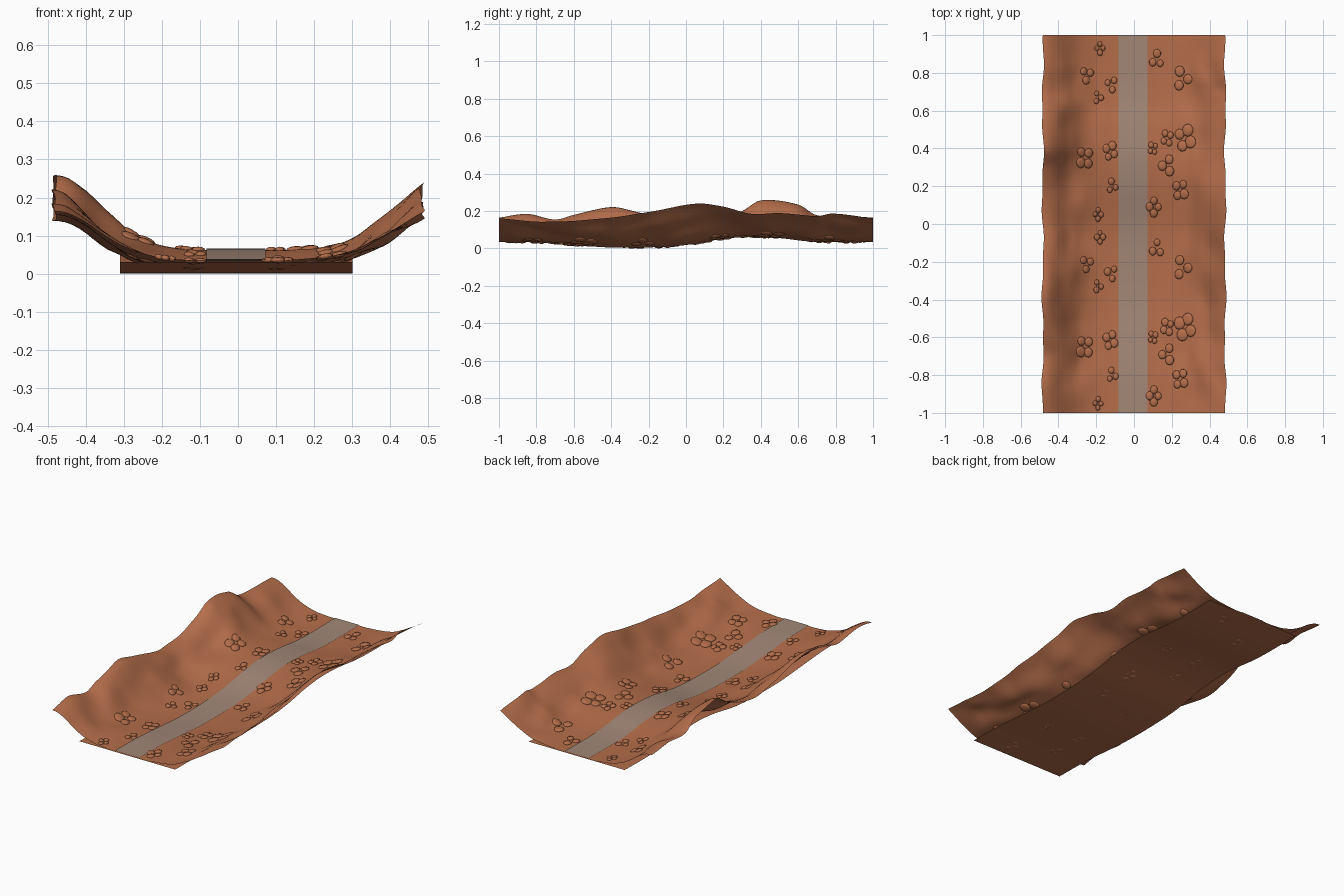
import bpy, bmesh, math, random
from mathutils import Vector, noise

if "Cube" in bpy.data.objects:
    bpy.data.objects.remove(bpy.data.objects["Cube"])

random.seed(4)


def material(name, col):
    m = bpy.data.materials.new(name)
    m.diffuse_color = (*col, 1)
    m.use_nodes = True
    m.node_tree.nodes["Principled BSDF"].inputs["Base Color"].default_value = m.diffuse_color
    return m


CLAY = material("terracotta", (0.46, 0.155, 0.07))
GREY = material("road_grey", (0.36, 0.245, 0.185))


def curve(pts, t):
    """Smooth interpolation through (t, value) points."""
    n = len(pts)
    t = min(max(t, pts[0][0]), pts[-1][0])
    i = 0
    while i < n - 2 and t > pts[i + 1][0]:
        i += 1

    def slope(k):
        a, b = pts[max(k - 1, 0)], pts[min(k + 1, n - 1)]
        return (b[1] - a[1]) / (b[0] - a[0])
    (t0, v0), (t1, v1) = pts[i], pts[i + 1]
    d = t1 - t0
    u = (t - t0) / d
    return ((2*u**3 - 3*u**2 + 1) * v0 + (u**3 - 2*u**2 + u) * d * slope(i)
            + (3*u**2 - 2*u**3) * v1 + (u**3 - u**2) * d * slope(i + 1))


# rolling height along the road, bank crests, and bank cross-sections
ROLL = [(-1, .031), (-.8, .028), (-.6, .014), (-.4, .001), (-.15, .003), (0, .014),
        (.2, .047), (.35, .058), (.5, .051), (.65, .034), (.8, .029), (1, .031)]
CREST_L = [(-1, .165), (-.85, .185), (-.7, .155), (-.6, .18), (-.4, .222), (-.28, .2),
           (-.1, .155), (0, .14), (.15, .15), (.3, .2), (.4, .258), (.6, .235),
           (.7, .178), (.85, .175), (1, .165)]
CREST_R = [(-1, .165), (-.75, .146), (-.4, .17), (-.2, .2), (.05, .245), (.2, .228),
           (.35, .19), (.5, .195), (.7, .176), (.78, .19), (1, .165)]
BANK_L = [(.12, 0), (.2, .05), (.25, .14), (.3, .28), (.35, .5), (.4, .77), (.45, .96), (.49, 1)]
BANK_R = [(.12, 0), (.2, .05), (.25, .1), (.3, .2), (.35, .38), (.4, .58), (.45, .82), (.49, 1)]


def roll(y):
    return curve(ROLL, y)


def ground(x, y):
    crest, bank = (CREST_L, BANK_L) if x < 0 else (CREST_R, BANK_R)
    z0 = roll(y)
    f = curve(bank, abs(x))
    bump = noise.noise(Vector((x * 9, y * 6, 1.3))) * .05 * f * (1 - f) * 4 * .5
    fade = min(1, (1 - abs(y)) * 6)
    return z0 + .004 + f * (curve(crest, y) - z0 - .004) + bump * fade


def sheet(name, xs, ny, zfun, mat, wobble=0):
    bm = bmesh.new()
    rows = []
    for j in range(ny + 1):
        y = -1 + 2 * j / ny
        edge = 1 + wobble * math.sin(y * math.pi * 4) + wobble * .6 * math.sin(y * math.pi * 9)
        rows.append([bm.verts.new((x * (edge if abs(x) > .3 else 1), y, zfun(x, y))) for x in xs])
    for a, b in zip(rows, rows[1:]):
        for k in range(len(xs) - 1):
            bm.faces.new((a[k], a[k + 1], b[k + 1], b[k]))
    return finish(name, bm, mat)


def finish(name, bm, mat):
    me = bpy.data.meshes.new(name)
    bm.to_mesh(me)
    bm.free()
    me.materials.append(mat)
    for p in me.polygons:
        p.use_smooth = True
    ob = bpy.data.objects.new(name, me)
    bpy.context.collection.objects.link(ob)
    return ob


def span(a, b, n):
    return [a + (b - a) * i / n for i in range(n + 1)]


# valley floor with raised banks, flat bed under it, road on top
sheet("canyon_ground", span(-.483, .483, 56), 120, ground, CLAY, .009)
sheet("ground_bed", span(-.31, .30, 6), 100, lambda x, y: roll(y), CLAY)
sheet("road", span(-.083, .072, 4), 100, lambda x, y: roll(y) + .0075, GREY)

# low lobed stone clusters hugging the ground, repeating every unit of length
SPOTS = [(.12, .87, 1), (.255, .77, 1.3), (.27, .455, 1.4), (.175, .455, .9), (.175, .31, 1.1),
         (.1, .4, .7), (.245, .18, 1.1), (.105, .09, 1), (-.12, .74, .9), (-.125, .385, 1),
         (-.115, .2, .8), (-.26, .35, 1.2), (-.25, .79, .9), (-.19, .67, .7),
         (-.19, .05, .7), (-.18, .93, .7)]
bm = bmesh.new()
for sx, sy, s in SPOTS:
    turn = random.uniform(0, 6.28)
    lobes = random.choice((3, 4, 4))
    for cy in (sy, sy - 1):
        for k in range(lobes):
            a = turn + k * 2 * math.pi / lobes
            r = random.uniform(.017, .022) * s
            cx, yy = sx + .023 * s * math.cos(a), cy + .033 * s * math.sin(a)
            for v in bmesh.ops.create_icosphere(bm, subdivisions=2, radius=1)["verts"]:
                x, y = cx + v.co.x * r, yy + v.co.y * r * 1.15
                v.co = (x, y, max(0, ground(x, y) + .001 + v.co.z * .008))
finish("stone_clusters", bm, CLAY)
